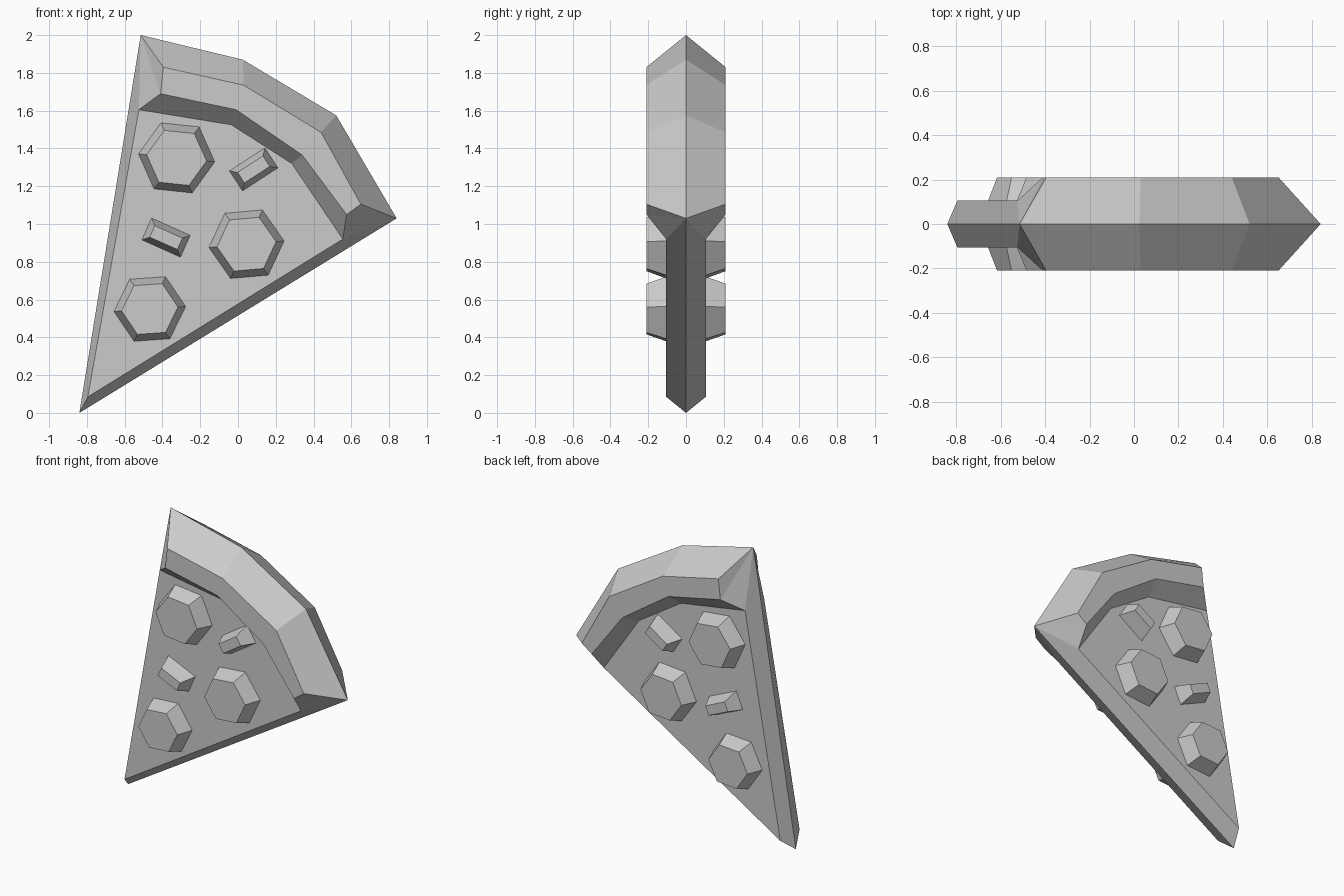
import bpy
from math import cos, sin, radians, tau

if "Cube" in bpy.data.objects:
    bpy.data.objects.remove(bpy.data.objects["Cube"])

SLAB_Y, TOP_Y = 0.105, 0.21


def make_object(name, verts, faces):
    """Front half mesh, mirrored across y = 0 to give the back."""
    mesh = bpy.data.meshes.new(name)
    mesh.from_pydata(verts, [], faces)
    obj = bpy.data.objects.new(name, mesh)
    bpy.context.collection.objects.link(obj)
    mod = obj.modifiers.new("mirror", 'MIRROR')
    mod.use_axis = (False, True, False)
    mod.use_clip = True
    return obj


# Slice: rows across the crust, from outer ridge to the slab face
rows = [
    (0.0, [(-0.515, 2.0), (0.025, 1.87), (0.52, 1.575), (0.84, 1.03)]),
    (-TOP_Y, [(-0.395, 1.83), (0.03, 1.735), (0.44, 1.485), (0.65, 1.105)]),
    (-TOP_Y, [(-0.41, 1.69), (-0.01, 1.605), (0.34, 1.365), (0.575, 1.05)]),
    (-SLAB_Y, [(-0.525, 1.605), (-0.035, 1.525), (0.285, 1.32), (0.555, 0.92)]),
]
verts = [(x, y, z) for y, row in rows for x, z in row]
tip, tip_front = 16, 17
verts += [(-0.84, 0.0, 0.0), (-0.795, -SLAB_Y, 0.085)]
faces = [(r * 4 + i, r * 4 + i + 4, r * 4 + i + 5, r * 4 + i + 1)
         for r in range(3) for i in range(3)]
faces += [(0, 8, 4), (0, 12, 8), (0, tip, tip_front, 12),      # left side
          (3, 7, 11), (3, 11, 15), (3, 15, tip_front, tip),    # right side
          (tip_front, 15, 14, 13, 12)]                         # slab face
make_object("pizza_slice", verts, faces)


def topping(name, outer, inner, cx, cz, angle):
    """Tapered chunk sitting on the slab: outer outline at base, inner on top."""
    c, s = cos(radians(angle)), sin(radians(angle))
    n = len(outer)
    pts = [(cx + u * c - v * s, y, cz + u * s + v * c)
           for y, ring in ((-SLAB_Y + 0.01, outer), (-TOP_Y, inner)) for u, v in ring]
    sides = [(i, (i + 1) % n, n + (i + 1) % n, n + i) for i in range(n)]
    caps = [tuple(range(n, 2 * n)), tuple(reversed(range(n)))]
    make_object(name, pts, sides + caps)


def hexagon(r):
    return [(r * cos(tau * i / 6), r * sin(tau * i / 6)) for i in range(6)]


def rectangle(a, b):
    return [(a, b), (-a, b), (-a, -b), (a, -b)]


# Round slices
for i, (x, z, r, a) in enumerate([(-0.325, 1.35, 0.207, -6),
                                  (0.045, 0.893, 0.204, 5),
                                  (-0.467, 0.55, 0.194, 4)]):
    topping(f"round_topping_{i + 1}", hexagon(r), hexagon(r * 0.77), x, z, a)

# Small chunks
for i, (x, z, a) in enumerate([(0.083, 1.289, 33), (-0.381, 0.928, -24)]):
    topping(f"small_topping_{i + 1}", rectangle(0.115, 0.066),
            rectangle(0.08, 0.033), x, z, a)
